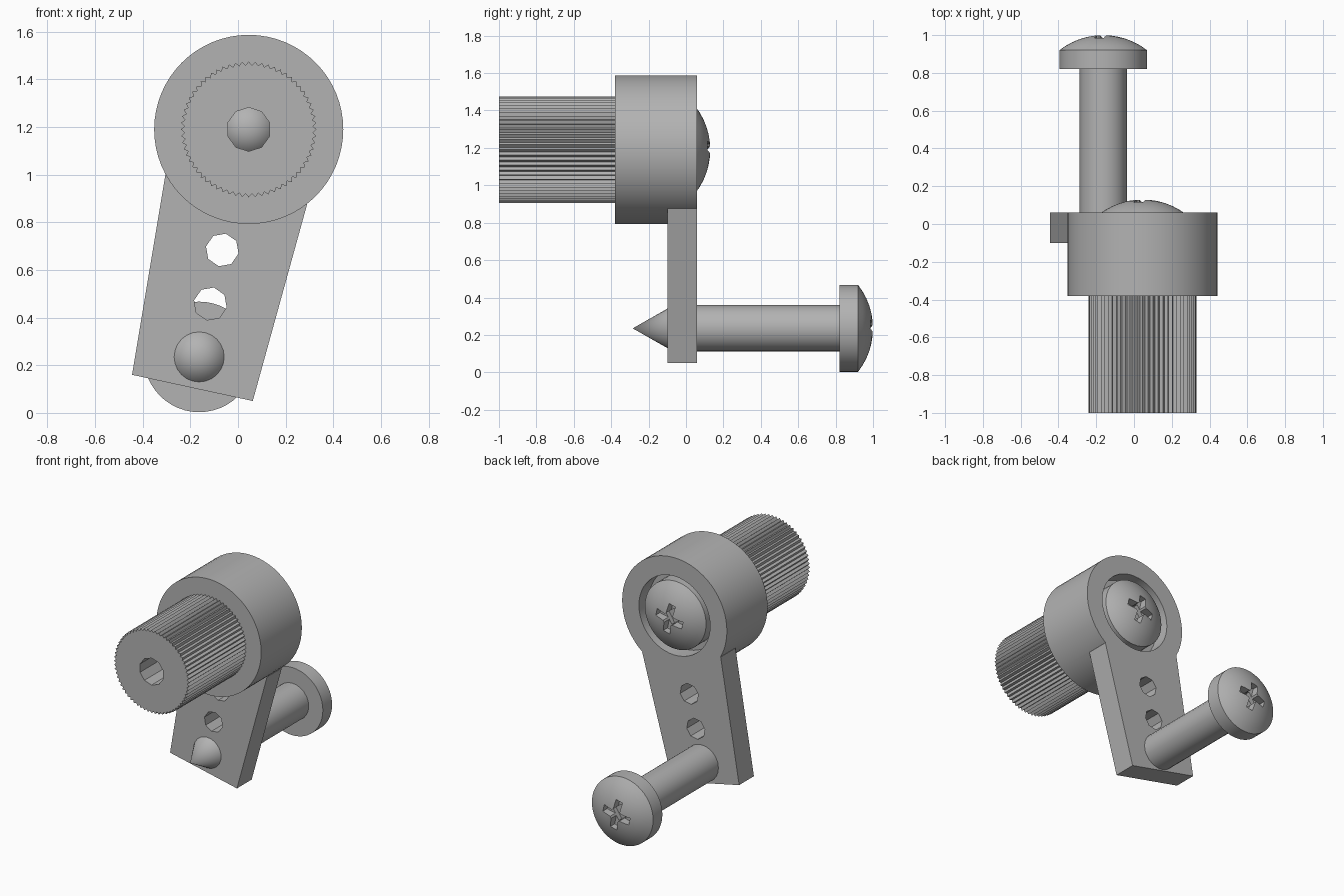
import bpy, bmesh, math
from mathutils import Matrix, Vector

if "Cube" in bpy.data.objects:
    bpy.data.objects.remove(bpy.data.objects["Cube"])

HUB = (0.045, 1.19)        # hub axis (x, z)
PIN = (-0.163, 0.235)      # lower screw axis (x, z)
TILT = math.radians(12.5)  # lean of the arm

grey = bpy.data.materials.new("steel_grey")
grey.diffuse_color = (0.45, 0.45, 0.45, 1)
grey.use_nodes = True
grey.node_tree.nodes["Principled BSDF"].inputs["Base Color"].default_value = grey.diffuse_color


def finish(bm, name):
    bmesh.ops.remove_doubles(bm, verts=bm.verts, dist=1e-5)
    bmesh.ops.recalc_face_normals(bm, faces=bm.faces)
    me = bpy.data.meshes.new(name)
    bm.to_mesh(me)
    bm.free()
    me.materials.append(grey)
    ob = bpy.data.objects.new(name, me)
    bpy.context.collection.objects.link(ob)
    return ob


def prism(name, pts, y0, y1):
    """Extrude an (x, z) outline along y."""
    bm = bmesh.new()
    f = bm.faces.new([bm.verts.new((x, y0, z)) for x, z in pts])
    ext = bmesh.ops.extrude_face_region(bm, geom=[f])["geom"]
    moved = [v for v in ext if isinstance(v, bmesh.types.BMVert)]
    bmesh.ops.translate(bm, verts=moved, vec=(0, y1 - y0, 0))
    return finish(bm, name)


def ring(c, radii, n, start=0.0):
    """Points around c, cycling through the given radii."""
    return [(c[0] + radii[i % len(radii)] * math.sin(start + 2 * math.pi * i / n),
             c[1] + radii[i % len(radii)] * math.cos(start + 2 * math.pi * i / n))
            for i in range(n)]


def lathe(name, c, profile, steps):
    """Spin an (r, y) profile around the y axis through c."""
    bm = bmesh.new()
    vs = [bm.verts.new((c[0] + r, y, c[1])) for r, y in profile]
    es = [bm.edges.new(p) for p in zip(vs, vs[1:])]
    bmesh.ops.spin(bm, geom=vs + es, cent=(c[0], 0, c[1]), axis=(0, 1, 0),
                   angle=2 * math.pi, steps=steps, use_duplicate=False)
    return finish(bm, name)


def select(ob):
    bpy.ops.object.select_all(action='DESELECT')
    ob.select_set(True)
    bpy.context.view_layer.objects.active = ob


def combine(ob, other, op):
    m = ob.modifiers.new("bool", 'BOOLEAN')
    m.operation, m.object, m.solver = op, other, 'EXACT'
    select(ob)
    bpy.ops.object.modifier_apply(modifier=m.name)
    bpy.data.objects.remove(other)


def smooth(ob, angle=28):
    select(ob)
    bpy.ops.object.shade_smooth_by_angle(angle=math.radians(angle))


# Hub joined to the tapered arm
hub = prism("hub_and_arm", ring(HUB, [0.397], 64), -0.38, 0.06)
arm = prism("arm", [(-0.445, 0.16), (0.062, 0.05), (0.29, 0.875), (0.2, 1.0),
                    (-0.2, 1.08), (-0.305, 1.0)], -0.1, 0.06)
combine(hub, arm, 'UNION')

# Counterbore at the back of the hub and the spare holes in the arm
combine(hub, prism("counterbore", ring(HUB, [0.27], 48), -0.05, 0.2), 'DIFFERENCE')
for c in ((-0.066, 0.684), (-0.116, 0.458)):
    combine(hub, prism("hole", ring(c, [0.07], 8, TILT), -0.3, 0.3), 'DIFFERENCE')
smooth(hub)

# Splined shaft with its bore
spline = prism("splined_shaft", ring(HUB, [0.285, 0.27], 128), -1.0, -0.36)
combine(spline, prism("bore", ring(HUB, [0.092], 10), -1.2, -0.45), 'DIFFERENCE')
smooth(spline)


def screw(prefix, c, top, tip):
    """Pan-head screw with a domed head at y=top and a point at y=tip."""
    a, h = 0.232, 0.08
    R = (a * a + h * h) / (2 * h)
    th = math.asin(a / R)
    dome = [(R * math.sin(th * i / 6), top - R + R * math.cos(th * i / 6))
            for i in range(6, -1, -1)]
    head = lathe(prefix + "_head", c, [(0, top - 0.18), (a, top - 0.18)] + dome, 48)
    # Cross-shaped drive slot with a deeper square centre
    for i, (w, l, depth) in enumerate(((0.05, 0.2, 0.06), (0.2, 0.05, 0.06),
                                       (0.085, 0.085, 0.09))):
        pts = []
        for sx, sz in ((-1, -1), (1, -1), (1, 1), (-1, 1)):
            p = Matrix.Rotation(TILT + (math.pi / 4 if i == 2 else 0), 2) @ Vector(
                (sx * w / 2, sz * l / 2))
            pts.append((c[0] + p.x, c[1] + p.y))
        combine(head, prism("slot", pts, top - depth, top + 0.1), 'DIFFERENCE')
    smooth(head)
    shaft = lathe(prefix + "_shaft", c, [(0, tip), (0.125, tip + 0.22),
                                         (0.125, top - 0.17), (0, top - 0.17)], 24)
    smooth(shaft, 25)


screw("hub_screw", HUB, 0.13, -0.7)
screw("arm_screw", PIN, 1.0, -0.285)
